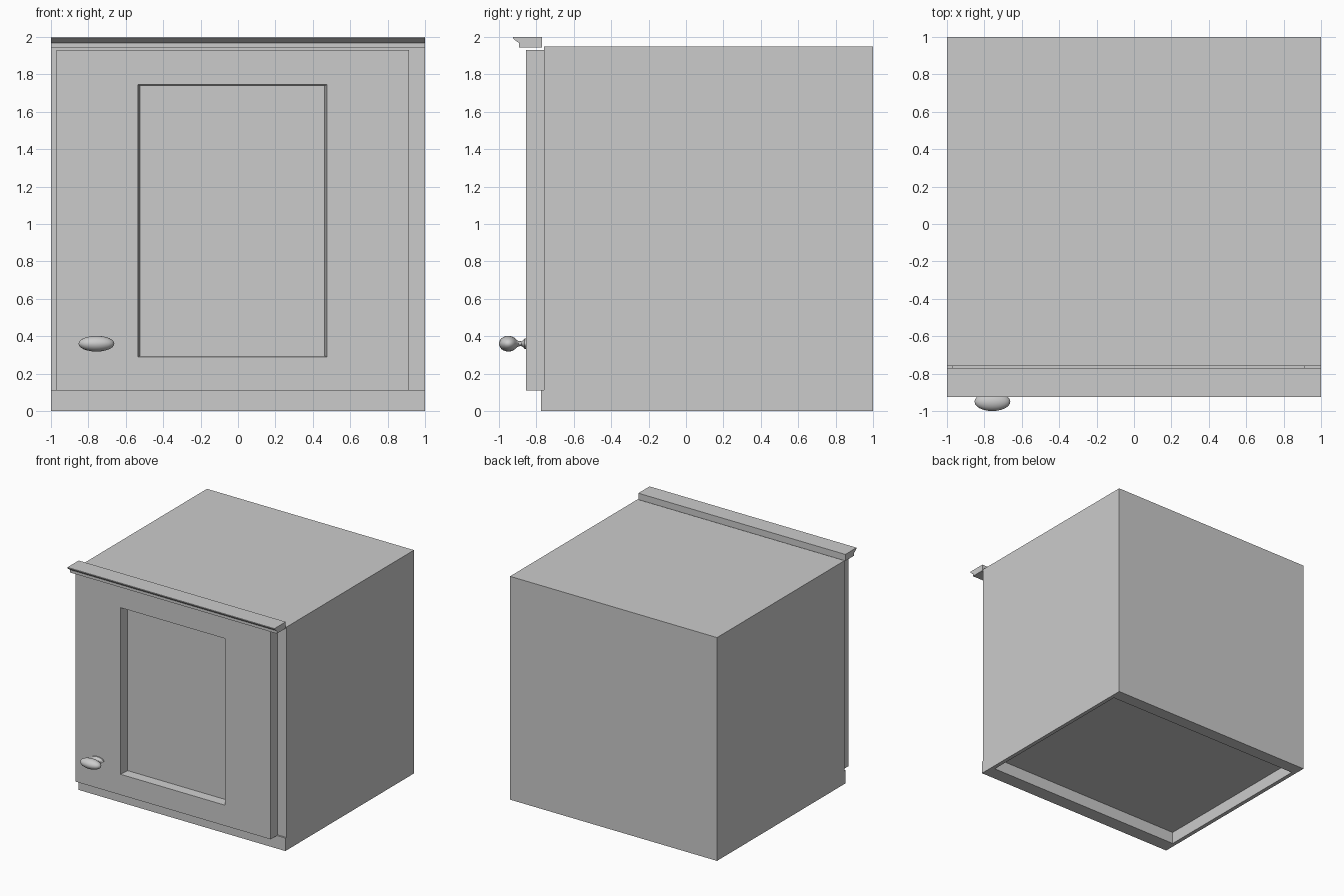
import bpy, bmesh, math

if "Cube" in bpy.data.objects:
    bpy.data.objects.remove(bpy.data.objects["Cube"])


def finish(bm, name):
    bmesh.ops.recalc_face_normals(bm, faces=bm.faces[:])
    mesh = bpy.data.meshes.new(name)
    bm.to_mesh(mesh)
    bm.free()
    obj = bpy.data.objects.new(name, mesh)
    bpy.context.collection.objects.link(obj)
    return obj


def block(x0, x1, y0, y1, z0, z1):
    bm = bmesh.new()
    bmesh.ops.create_cube(bm, size=1)
    for v in bm.verts:
        v.co.x = x1 if v.co.x > 0 else x0
        v.co.y = y1 if v.co.y > 0 else y0
        v.co.z = z1 if v.co.z > 0 else z0
    return bm


def pocket(bm, axis, rim, floor):
    """Sink a rectangular pocket into the most negative face along an axis.
    rim and floor list (u0, u1, v0, v1, depth coordinate)."""
    bm.normal_update()
    face = min(bm.faces, key=lambda f: f.calc_center_median()[axis])
    u, v = [a for a in range(3) if a != axis]
    mid = face.calc_center_median()
    for u0, u1, v0, v1, d in (rim, floor):
        bmesh.ops.inset_region(bm, faces=[face], thickness=0.01)
        for vert in face.verts:
            c = vert.co
            right, high = c[u] > mid[u], c[v] > mid[v]
            c[u] = u1 if right else u0
            c[v] = v1 if high else v0
            c[axis] = d


# Carcass with the recessed underside
bm = block(-1, 1, -0.76, 1, 0, 1.95)
pocket(bm, 2, (-0.965, 0.965, -0.65, 0.89, 0), (-0.965, 0.965, -0.65, 0.89, 0.105))
finish(bm, "carcass")

# Bottom rail of the face frame
finish(block(-1, 1, -0.775, -0.76, 0, 0.113), "bottom_rail")

# Door with a sunken centre panel
bm = block(-0.97, 0.915, -0.855, -0.76, 0.11, 1.93)
pocket(bm, 1, (-0.535, 0.475, 0.29, 1.745, -0.855), (-0.523, 0.463, 0.295, 1.74, -0.775))
finish(bm, "door")

# Crown moulding: stepped profile swept across the front
profile = [(-0.77, 2.0), (-0.925, 2.0), (-0.925, 1.992), (-0.9, 1.972),
           (-0.892, 1.968), (-0.892, 1.943), (-0.77, 1.943)]
bm = bmesh.new()
face = bm.faces.new([bm.verts.new((-1, y, z)) for y, z in profile])
swept = bmesh.ops.extrude_face_region(bm, geom=[face])["geom"]
bmesh.ops.translate(bm, vec=(2, 0, 0),
                    verts=[g for g in swept if isinstance(g, bmesh.types.BMVert)])
finish(bm, "crown_moulding")

# Oval knob: turned profile, stretched sideways
profile = [(0.05 * math.cos(a), 0.042 * math.sin(a))
           for a in (math.radians(15 * i) for i in range(11))]
profile = [(-0.95 - dy, max(r, 0)) for dy, r in profile]
profile += [(-0.895, 0.014), (-0.88, 0.013), (-0.87, 0.018), (-0.864, 0.027), (-0.853, 0.027)]
bm = bmesh.new()
verts = [bm.verts.new((0, y, r)) for y, r in profile]
edges = [bm.edges.new(pair) for pair in zip(verts, verts[1:])]
bmesh.ops.spin(bm, geom=verts + edges, cent=(0, 0, 0), axis=(0, 1, 0),
               angle=math.tau, steps=24)
bmesh.ops.remove_doubles(bm, verts=bm.verts[:], dist=0.0005)
for v in bm.verts:
    v.co.x = v.co.x * 2.28 - 0.757
    v.co.z += 0.36
knob = finish(bm, "knob")
bpy.context.view_layer.objects.active = knob
knob.select_set(True)
bpy.ops.object.shade_smooth_by_angle(angle=math.radians(40))
